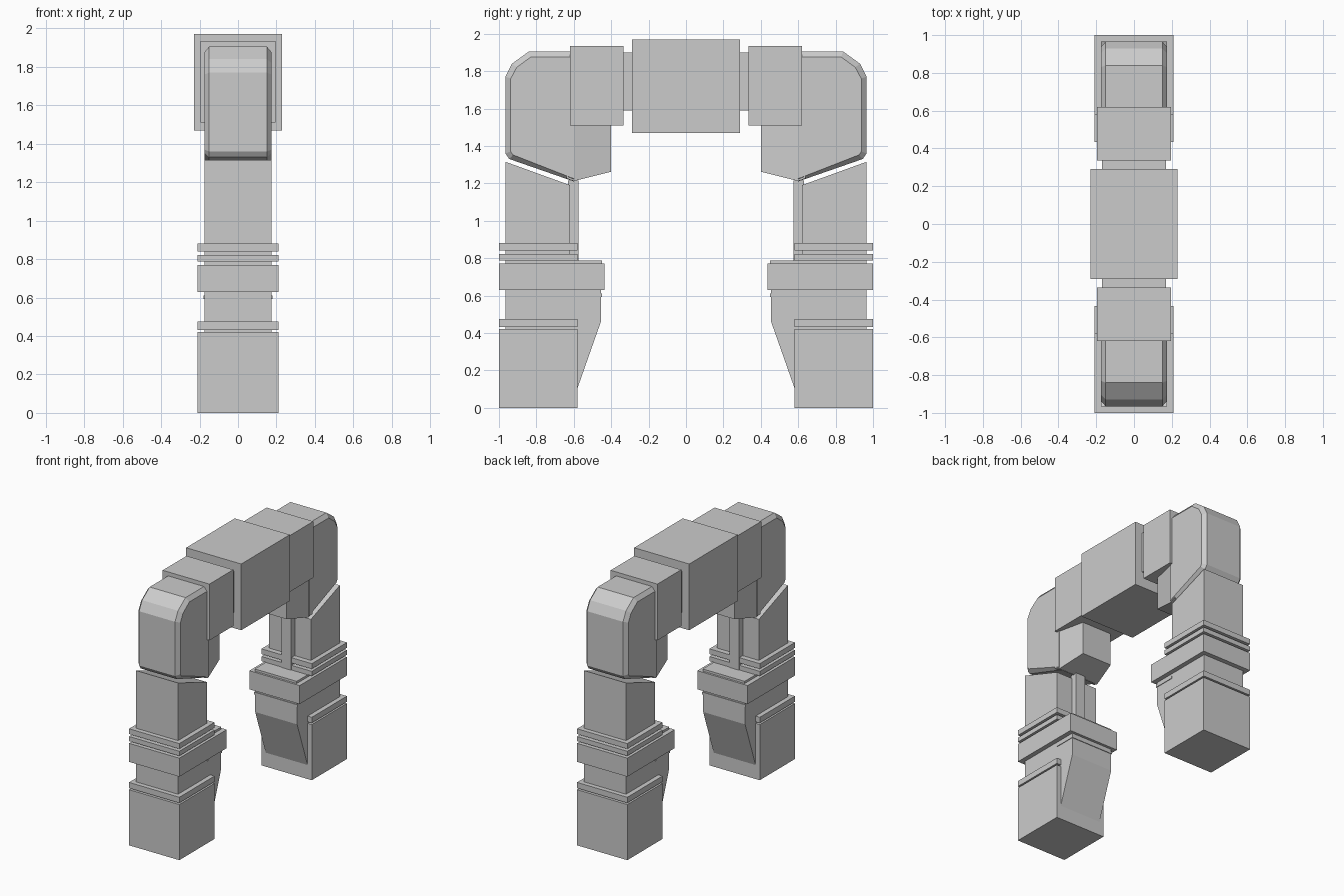
import bpy, bmesh

if "Cube" in bpy.data.objects:
    bpy.data.objects.remove(bpy.data.objects["Cube"])


def finish(name, bm, mirror=True):
    bmesh.ops.recalc_face_normals(bm, faces=bm.faces)
    me = bpy.data.meshes.new(name)
    bm.to_mesh(me)
    bm.free()
    ob = bpy.data.objects.new(name, me)
    bpy.context.collection.objects.link(ob)
    if mirror:
        mod = ob.modifiers.new("both_legs", 'MIRROR')
        mod.use_axis = (False, True, False)
        mod.use_mirror_merge = False
    return ob


def loft(name, rings, mirror=True):
    """Skin a list of equal-length point rings and cap both ends."""
    bm = bmesh.new()
    vs = [[bm.verts.new(p) for p in r] for r in rings]
    n = len(vs[0])
    for a, b in zip(vs, vs[1:]):
        for i in range(n):
            bm.faces.new((a[i], a[(i + 1) % n], b[(i + 1) % n], b[i]))
    bm.faces.new(vs[0])
    bm.faces.new(vs[-1])
    return finish(name, bm, mirror)


def slab(name, hx, profile):
    """Prism along x from a (y, z) profile."""
    return loft(name, [[(x, y, z) for y, z in profile] for x in (-hx, hx)])


def box(name, hx, y0, y1, z0, z1, mirror=True):
    return loft(name, [[(-hx, y, z0), (hx, y, z0), (hx, y, z1), (-hx, y, z1)]
                       for y in (y0, y1)], mirror)


# Top bridge
box("bridge_block", 0.23, -0.29, 0.29, 1.47, 1.97, mirror=False)
box("bridge_neck", 0.17, 0.27, 0.40, 1.59, 1.90)
box("bridge_collar", 0.195, 0.335, 0.62, 1.51, 1.935)

# Elbow with chamfered side edges
outer = [(0.60, 1.905), (0.84, 1.905), (0.93, 1.84), (0.965, 1.77),
         (0.965, 1.36), (0.945, 1.33), (0.60, 1.21)]
inner = [(0.60, 1.875), (0.83, 1.875), (0.905, 1.82), (0.937, 1.76),
         (0.937, 1.37), (0.925, 1.352), (0.60, 1.225)]
loft("elbow", [[(x, y, z) for y, z in p] for x, p in
               ((-0.175, inner), (-0.15, outer), (0.15, outer), (0.175, inner))])

# Tapered inner nose below the collar
loft("elbow_nose", [[(-w, y, z), (w, y, z), (w, y, 1.55), (-w, y, 1.55)]
                    for y, w, z in ((0.40, 0.125, 1.262), (0.60, 0.17, 1.212),
                                    (0.64, 0.175, 1.227))])

# Leg post with sloped top, and the rib on its inner face
slab("leg_post", 0.175, [(0.62, 0.1), (0.965, 0.1), (0.965, 1.315), (0.62, 1.19)])
box("leg_rib", 0.04, 0.575, 0.63, 0.77, 1.215)

# Bands, foot and clamp
for i, (z0, z1) in enumerate(((0.84, 0.88), (0.787, 0.822), (0.432, 0.475))):
    box(f"leg_band_{i + 1}", 0.21, 0.58, 1.0, z0, z1)
box("foot", 0.21, 0.58, 1.0, 0.0, 0.42)
box("clamp", 0.21, 0.435, 1.0, 0.63, 0.77)
box("clamp_top_plate", 0.175, 0.45, 0.70, 0.76, 0.787)

# Wedge bracket under the clamp
slab("wedge_bracket", 0.175, [(0.455, 0.64), (0.455, 0.46), (0.582, 0.10),
                              (0.65, 0.10), (0.65, 0.64)])
box("bracket_strip", 0.18, 0.45, 0.617, 0.593, 0.611)
